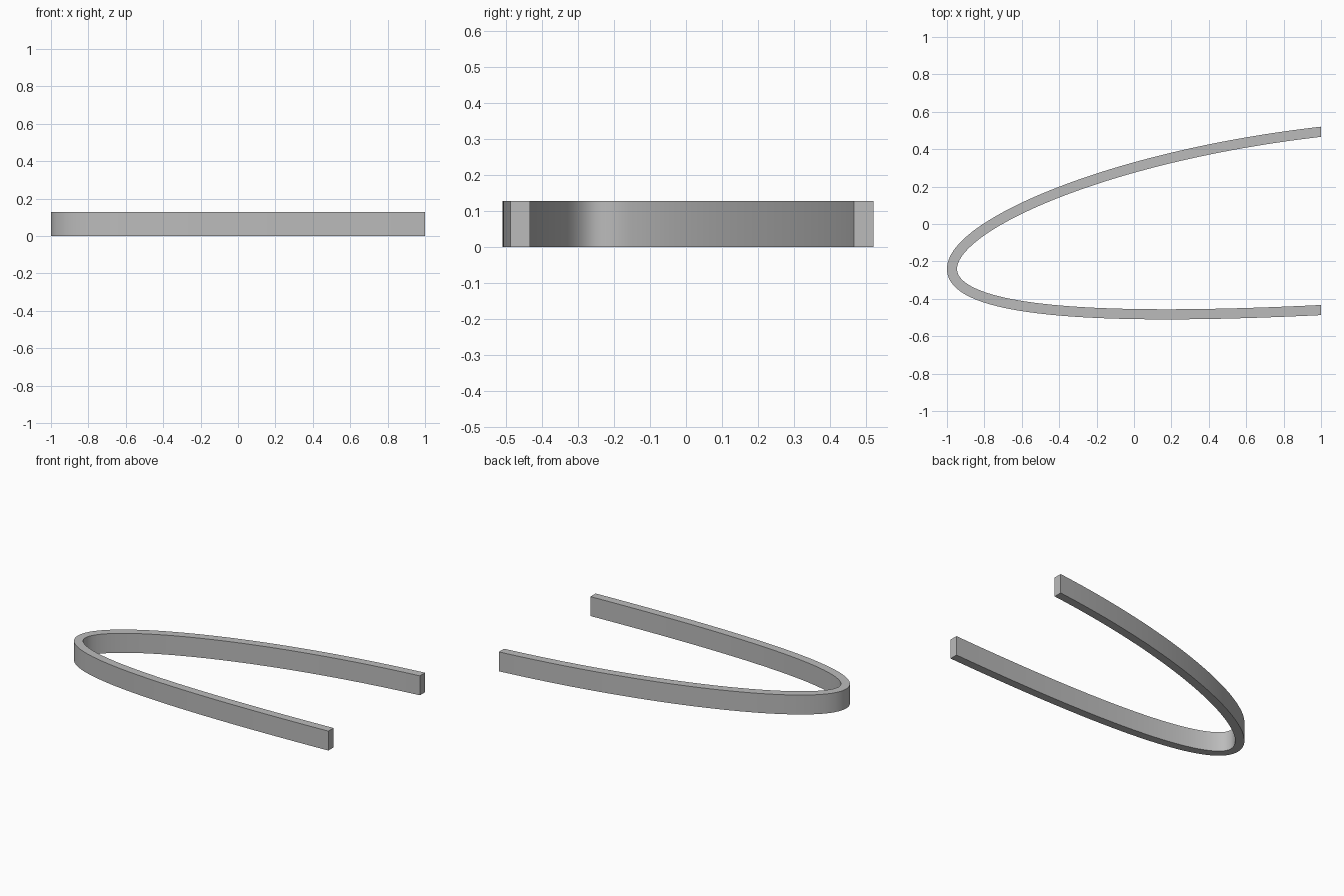
import bpy, bmesh, math
from mathutils import Vector

cube = bpy.data.objects.get("Cube")
if cube:
    bpy.data.objects.remove(cube, do_unlink=True)

HEIGHT, WIDTH, STEPS = 0.128, 0.054, 96
TIP_X = -1 + WIDTH / 2
SPAN = 1 - TIP_X


def centre(q):
    """Point on the leaning, half-elliptic centre line, q from -1 to 1."""
    s = SPAN * q * q
    middle = -0.24 + 0.178 * s - 0.0243 * s * s
    half = q * math.sqrt(SPAN * (0.199 - 0.0425 * s))
    return Vector((TIP_X + s, middle + half))


def side_offset(q):
    """Half-width vector across the band; the ends are cut square to x."""
    d = (centre(q + 0.001) - centre(q - 0.001)).normalized()
    n = Vector((-d.y, d.x)) * WIDTH / 2
    if abs(q) == 1:
        return Vector((0, math.copysign(WIDTH / 2 / abs(d.x), n.y)))
    return n


# Band: rectangular section swept along the centre line
bm = bmesh.new()
rings = []
for i in range(STEPS + 1):
    q = 2 * i / STEPS - 1
    c, n = centre(q), side_offset(q)
    corners = [(c - n, 0), (c + n, 0), (c + n, HEIGHT), (c - n, HEIGHT)]
    rings.append([bm.verts.new((p.x, p.y, z)) for p, z in corners])
for a, b in zip(rings, rings[1:]):
    for k in range(4):
        m = (k + 1) % 4
        bm.faces.new((a[k], a[m], b[m], b[k]))
bm.faces.new(rings[0])
bm.faces.new(rings[-1])
bmesh.ops.recalc_face_normals(bm, faces=bm.faces)
mesh = bpy.data.meshes.new("curved_band")
bm.to_mesh(mesh)
bm.free()

# Plain grey colour
grey = bpy.data.materials.new("grey")
grey.use_nodes = True
colour = (0.5, 0.5, 0.5, 1)
grey.diffuse_color = colour
grey.node_tree.nodes["Principled BSDF"].inputs["Base Color"].default_value = colour
mesh.materials.append(grey)

band = bpy.data.objects.new("curved_band", mesh)
bpy.context.collection.objects.link(band)
bpy.ops.object.select_all(action="DESELECT")
band.select_set(True)
bpy.context.view_layer.objects.active = band
bpy.ops.object.shade_smooth_by_angle(angle=math.radians(30))
